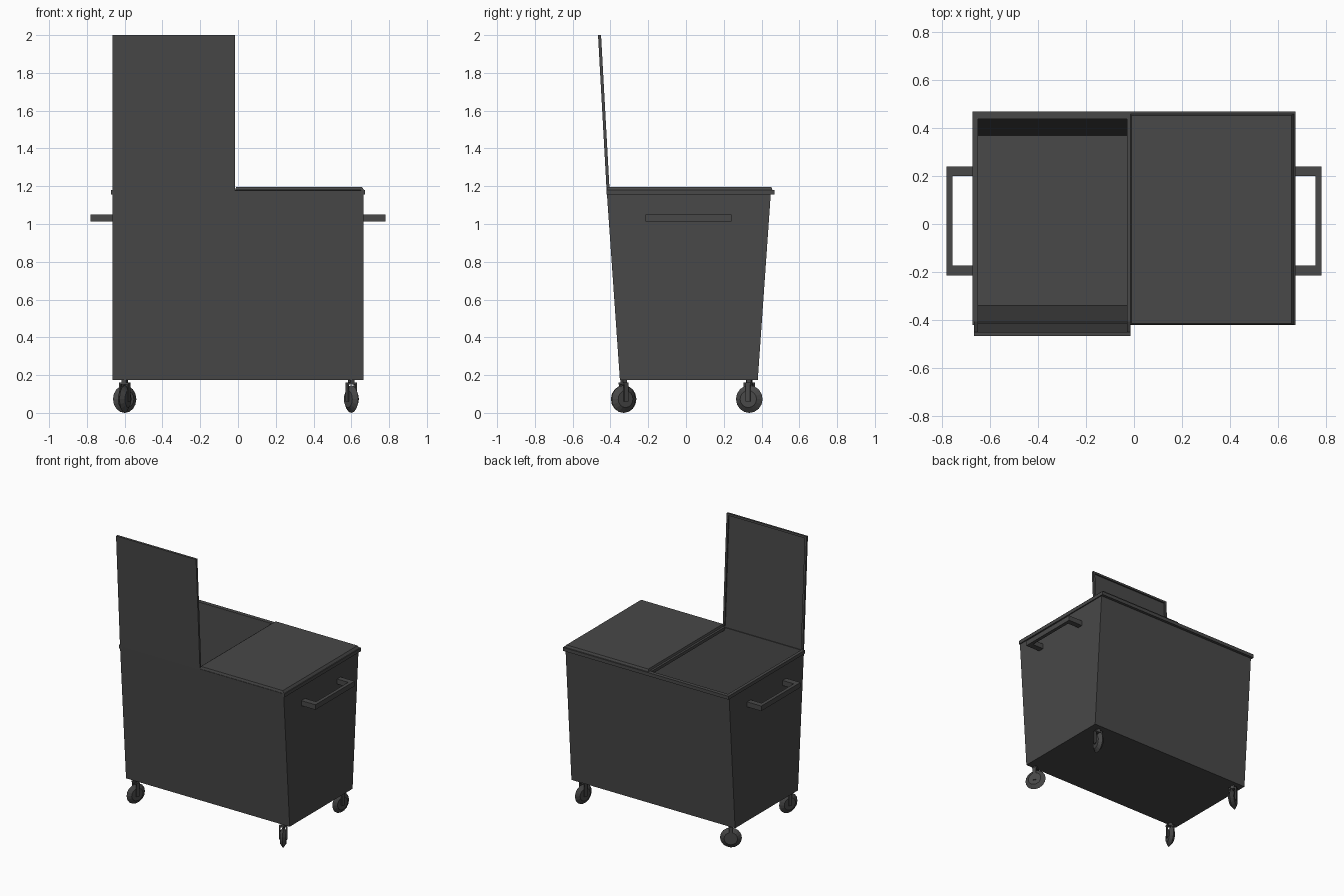
import bpy, bmesh, math
from mathutils import Matrix, Vector

cube = bpy.data.objects.get("Cube")
if cube:
    bpy.data.objects.remove(cube)

grey = bpy.data.materials.new("dark_grey")
grey.use_nodes = True
COLOR = (0.065, 0.065, 0.065, 1)
grey.diffuse_color = COLOR
grey.node_tree.nodes["Principled BSDF"].inputs["Base Color"].default_value = COLOR


def finish(name, bm):
    bmesh.ops.recalc_face_normals(bm, faces=bm.faces)
    mesh = bpy.data.meshes.new(name)
    bm.to_mesh(mesh)
    bm.free()
    mesh.materials.append(grey)
    obj = bpy.data.objects.new(name, mesh)
    bpy.context.collection.objects.link(obj)
    return obj


def add_prism(bm, low, high, z0, z1):
    """Tapered box; low and high are (x0, x1, y0, y1) rectangles."""
    rings = []
    for (x0, x1, y0, y1), z in ((low, z0), (high, z1)):
        rings.append([bm.verts.new((x, y, z)) for x, y in
                      ((x0, y0), (x1, y0), (x1, y1), (x0, y1))])
    a, b = rings
    bm.faces.new(a[::-1])
    top = bm.faces.new(b)
    for i in range(4):
        j = (i + 1) % 4
        bm.faces.new((a[i], a[j], b[j], b[i]))
    return top


def boxes(name, parts):
    """One object from boxes given as (x0, x1, y0, y1, z0, z1)."""
    bm = bmesh.new()
    for *rect, z0, z1 in parts:
        add_prism(bm, rect, rect, z0, z1)
    return finish(name, bm)


# Open-topped bin with walls leaning out to front and back
bm = bmesh.new()
top = add_prism(bm, (-0.665, 0.665, -0.35, 0.38), (-0.665, 0.665, -0.42, 0.45), 0.175, 1.178)
bmesh.ops.delete(bm, geom=[top], context='FACES_ONLY')
body = finish("bin_body", bm)
wall = body.modifiers.new("wall", 'SOLIDIFY')
wall.thickness = 0.012
wall.offset = -1
wall.use_even_offset = True

# Rim on the sides and back, with a bar between the two lids
boxes("rim", [(-0.673, -0.65, -0.42, 0.468, 1.155, 1.18),
              (0.65, 0.673, -0.42, 0.468, 1.155, 1.18),
              (-0.65, 0.65, 0.44, 0.468, 1.155, 1.18)])
boxes("center_bar", [(-0.03, -0.005, -0.41, 0.44, 1.16, 1.182)])

# Closed lid with sloping edges
bm = bmesh.new()
add_prism(bm, (-0.015, 0.667, -0.42, 0.458), (-0.01, 0.655, -0.415, 0.452), 1.18, 1.197)
finish("closed_lid", bm)

# Open lid: thin plate with a lip on three edges, swung up at the front
W, L, LIP = 0.325, 0.831, 0.015
lid = boxes("open_lid", [(-W, W, 0, 0.006, 0, L),
                         (-W, -W + LIP, 0.006, 0.016, 0.02, L),
                         (W - LIP, W, 0.006, 0.016, 0.02, L),
                         (LIP - W, W - LIP, 0.006, 0.016, L - LIP, L)])
lid.location = (-0.34, -0.42, 1.17)
lid.rotation_euler.x = 0.055

# Square push handles on both ends
for side, name in ((1, "left_handle"), (-1, "right_handle")):
    spans = [(0.66, 0.757, -0.215, -0.172), (0.66, 0.757, 0.2, 0.24),
             (0.755, 0.78, -0.215, 0.24)]
    boxes(name, [(*sorted((side * x0, side * x1)), y0, y1, 1.013, 1.05)
                 for x0, x1, y0, y1 in spans])

# Swivelled casters: bevelled wheel, fork and stem
RADIUS = 0.073


def caster(name, x, y, turn):
    bm = bmesh.new()
    for side in (1, -1):
        half = bmesh.ops.create_cone(bm, cap_ends=True, segments=16, radius1=RADIUS,
                                     radius2=0.045, depth=0.02)["verts"]
        bmesh.ops.transform(bm, verts=half, matrix=Matrix.Rotation(side * math.pi / 2, 4, 'Y')
                            @ Matrix.Translation((0, 0, 0.01)))
    for side in (1, -1):
        s = side * 0.024
        rect = (s - 0.004, s + 0.004, -0.012, 0.012)
        add_prism(bm, rect, rect, -0.012, 0.085)
    bridge = (-0.028, 0.028, -0.014, 0.014)
    add_prism(bm, bridge, bridge, 0.077, 0.087)
    stem = (-0.012, 0.012, -0.012, 0.012)
    add_prism(bm, stem, stem, 0.085, 0.106)
    obj = finish(name, bm)
    obj.location = (x, y, RADIUS)
    obj.rotation_euler.z = math.radians(turn)


caster("front_left_caster", 0.6, -0.33, 30)
caster("back_left_caster", 0.6, 0.335, -15)
caster("front_right_caster", -0.6, -0.33, -22)
caster("back_right_caster", -0.6, 0.335, -58)
